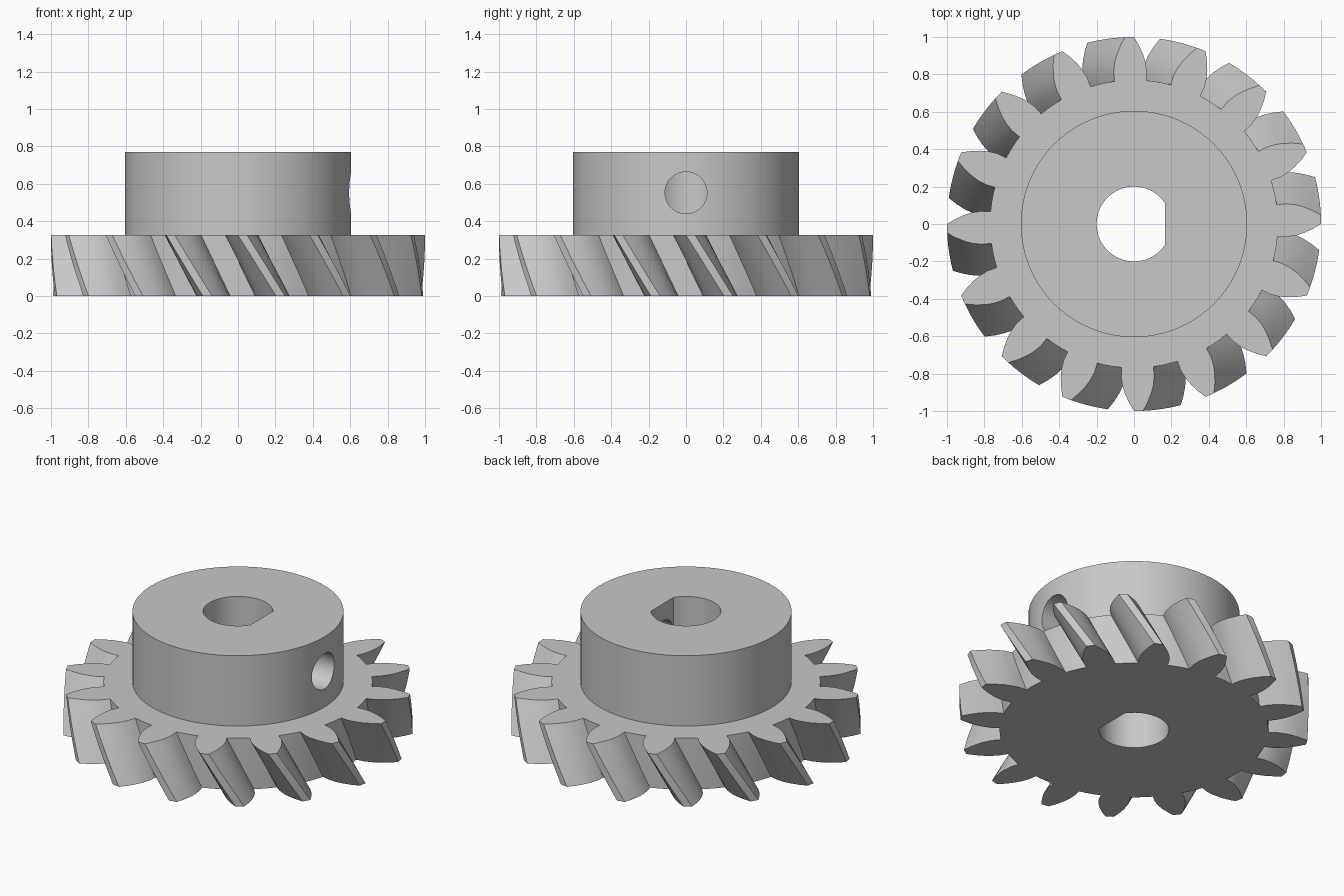
import bpy
import bmesh
from math import sin, cos, radians, pi, acos

if "Cube" in bpy.data.objects:
    bpy.data.objects.remove(bpy.data.objects["Cube"])

TEETH = 16
GEAR_H, TOTAL_H = 0.325, 0.77
HUB_R, BORE_R, FLAT_X = 0.605, 0.2, 0.165
SCREW_R, SCREW_Z = 0.112, 0.552
TOP_PHASE, TWIST = radians(1.4), radians(11.7)
LAYERS = 10

steel = bpy.data.materials.new("grey_steel")
steel.use_nodes = True
grey = (0.58, 0.58, 0.58, 1)
steel.diffuse_color = grey
steel.node_tree.nodes["Principled BSDF"].inputs["Base Color"].default_value = grey


def polar(r, a):
    return r * cos(a), r * sin(a)


def loft(name, rings):
    """Solid through a stack of matching closed rings."""
    bm = bmesh.new()
    loops = [[bm.verts.new(p) for p in ring] for ring in rings]
    for low, high in zip(loops, loops[1:]):
        for i in range(len(low)):
            j = (i + 1) % len(low)
            bm.faces.new((low[i], low[j], high[j], high[i]))
    bm.faces.new(loops[0][::-1])
    bm.faces.new(loops[-1])
    bmesh.ops.recalc_face_normals(bm, faces=bm.faces)
    mesh = bpy.data.meshes.new(name)
    bm.to_mesh(mesh)
    bm.free()
    mesh.materials.append(steel)
    ob = bpy.data.objects.new(name, mesh)
    bpy.context.collection.objects.link(ob)
    return ob


def prism(name, outline, z0, z1):
    return loft(name, [[(x, y, z) for x, y in outline] for z in (z0, z1)])


def circle(r, n=96):
    return [polar(r, 2 * pi * i / n) for i in range(n)]


def cut(ob, cutters):
    for c in cutters:
        mod = ob.modifiers.new("cut", 'BOOLEAN')
        mod.operation, mod.solver, mod.object = 'DIFFERENCE', 'EXACT', c
    graph = bpy.context.evaluated_depsgraph_get()
    mesh = bpy.data.meshes.new_from_object(ob.evaluated_get(graph))
    ob.modifiers.clear()
    ob.data = mesh


# Tooth flank: radius and half angle in degrees, root to tip
flank = [(0.77, 6.3), (0.82, 6.2), (0.87, 5.4), (0.91, 4.4), (0.955, 3.0), (1.0, 1.4)]
pitch = 2 * pi / TEETH
tooth = [(r, -radians(h)) for r, h in flank] + [(r, radians(h)) for r, h in flank[::-1]]
tooth += [(flank[0][0], pitch / 2 + radians(d)) for d in (-1.6, 1.6)]

# Helical gear wheel
rings = []
for k in range(LAYERS + 1):
    t = k / LAYERS
    turn = pi / 2 + TOP_PHASE + TWIST * (1 - t)
    rings.append([(*polar(r, a + turn + n * pitch), GEAR_H * t)
                  for n in range(TEETH) for r, a in tooth])
gear = loft("gear_wheel", rings)

# Hub
hub = prism("hub", circle(HUB_R), GEAR_H, TOTAL_H)

# D-shaped bore cutter
half = acos(FLAT_X / BORE_R)
steps = 48
d_shape = [polar(BORE_R, half + (2 * pi - 2 * half) * i / steps) for i in range(steps + 1)]
bore = prism("bore_cutter", d_shape, -0.1, TOTAL_H + 0.1)

# Set screw hole cutter, from the bore out through the +x wall
screw = prism("screw_cutter", circle(SCREW_R, 48), 0, 0.7)
screw.rotation_euler = (0, pi / 2, 0)
screw.location = (0.05, 0, SCREW_Z)

cut(gear, [bore])
cut(hub, [bore, screw])
for c in (bore, screw):
    bpy.data.objects.remove(c)

# Smooth curved walls, crisp corners
bpy.ops.object.select_all(action='DESELECT')
for ob in (gear, hub):
    ob.select_set(True)
bpy.context.view_layer.objects.active = hub
bpy.ops.object.shade_smooth_by_angle(angle=radians(30))
